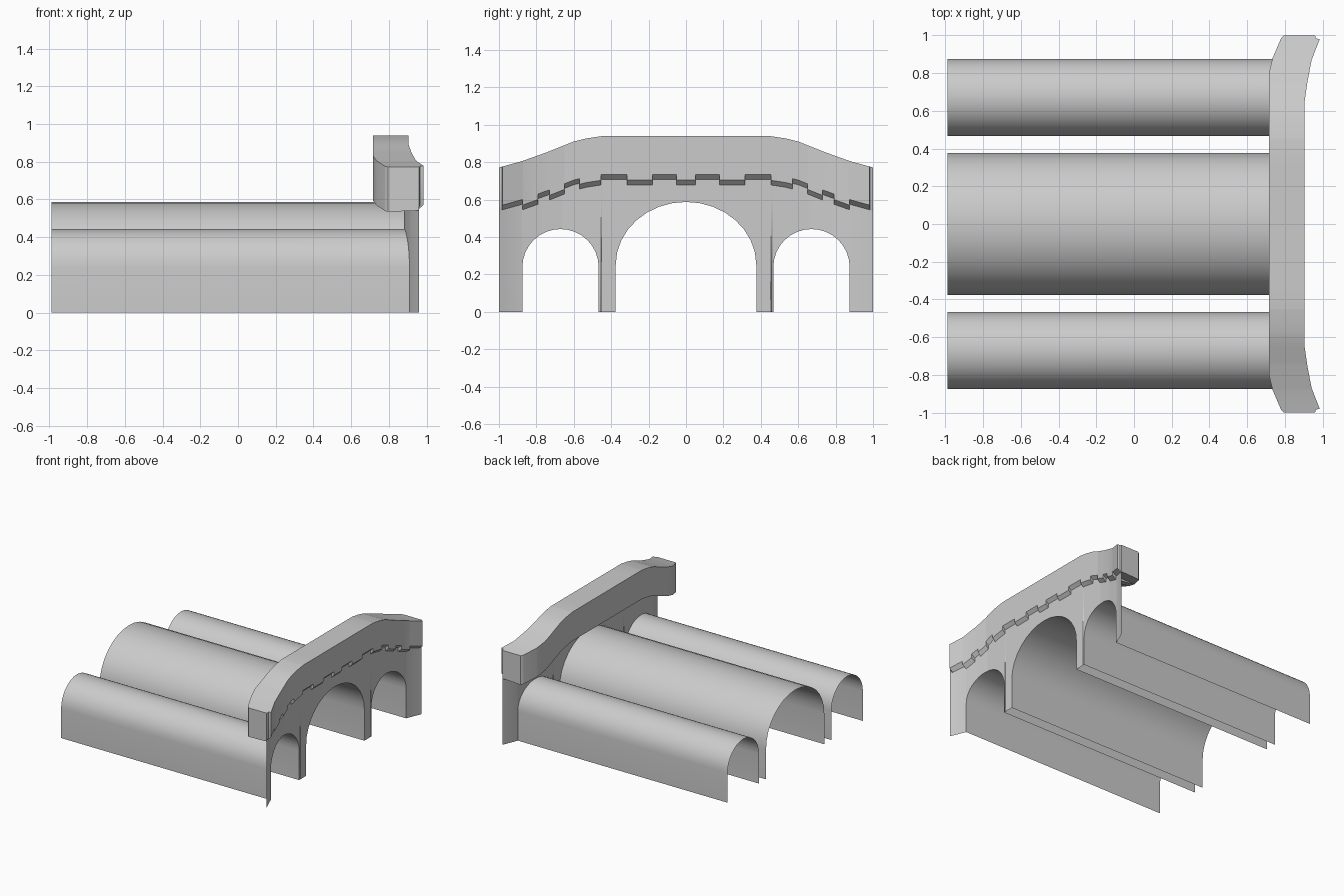
import bpy, bmesh, math

if "Cube" in bpy.data.objects:
    bpy.data.objects.remove(bpy.data.objects["Cube"])


def lerp(table, y):
    """Piecewise-linear lookup, mirrored about y = 0."""
    y = abs(y)
    for (a, va), (b, vb) in zip(table, table[1:]):
        if y <= b + 1e-9:
            return va + (vb - va) * (y - a) / (b - a)
    return table[-1][1]


# Plan and elevation profiles as (|y|, value)
WALL_X = [(0, .88), (.66, .88), (.78, .893), (.88, .91), (1, .96)]
FRONT_X = [(0, .905), (.65, .905), (.75, .919), (.87, .942), (.98, .985), (.984, .965), (1, .96)]
BACK_X = [(0, .715), (.8, .715), (.88, .735), (.985, .78), (1, .795)]
TOP_Z = [(0, .94), (.45, .94), (.53, .928), (.6, .911), (.74, .855), (.88, .805), (1, .772)]
STEPS = [.05, .18, .315, .455, .57, .65, .73, .79, .875]   # tooth edges
ARCHES = [(-.671, .204, .24, .203), (0, .376, .25, .338), (.671, .204, .24, .203)]
START_X, SEGS = -.988, 16


def make(name, rows, closed=False, caps=False):
    """Loft quads between consecutive rows of points."""
    bm = bmesh.new()
    vs = [[bm.verts.new(p) for p in r] for r in rows]
    n = len(rows[0])
    for a, b in zip(vs, vs[1:]):
        for i in range(n if closed else n - 1):
            j = (i + 1) % n
            bm.faces.new((a[i], a[j], b[j], b[i]))
    if caps:
        bm.faces.new(vs[0])
        bm.faces.new(vs[-1][::-1])
    return finish(name, bm)


def finish(name, bm):
    bmesh.ops.remove_doubles(bm, verts=bm.verts, dist=1e-5)
    bmesh.ops.recalc_face_normals(bm, faces=bm.faces)
    me = bpy.data.meshes.new(name)
    bm.to_mesh(me)
    bm.free()
    ob = bpy.data.objects.new(name, me)
    bpy.context.collection.objects.link(ob)
    return ob


def lip_z(y, tooth):
    return lerp(TOP_Z, y) - (.236 if tooth else .206)


# Stations along y: (y, is_tooth), doubled at each tooth edge
half = []
ys = sorted({v[0] for t in (FRONT_X, BACK_X, TOP_Z, WALL_X) for v in t} | set(STEPS))
for y in ys:
    k = sum(s < y - 1e-6 for s in STEPS)
    half.append((y, k % 2 == 0))
    if y in STEPS:
        half.append((y, k % 2 == 1))
stations = [(-y, t) for y, t in half[:0:-1]] + half

# Parapet with stepped lip on its front lower edge
rings = []
for y, t in stations:
    top, lip = lerp(TOP_Z, y), lip_z(y, t)
    rings.append([(lerp(BACK_X, y), y, top - .237),
                  (lerp(BACK_X, y), y, top),
                  (lerp(FRONT_X, y), y, top),
                  (lerp(FRONT_X, y), y, lip),
                  (lerp(WALL_X, y), y, lip - .025)])
parts = [make("parapet", rings, closed=True, caps=True)]


# Facade wall, a sheet with three arched openings
def arch_points(c, r, spring, h):
    return [(c - r * math.cos(math.pi * i / SEGS), spring + h * math.sin(math.pi * i / SEGS))
            for i in range(SEGS + 1)]


outline = [(-1, 0)]
for a in ARCHES:
    pts = arch_points(*a)
    outline += [(pts[0][0], 0)] + pts + [(pts[-1][0], 0)]
outline.append((1, 0))

bm = bmesh.new()
for (y0, z0), (y1, z1) in zip(outline, outline[1:]):
    if y1 - y0 < 1e-6:
        continue
    cuts = [y0] + sorted({y for y, t in stations if y0 + 1e-5 < y < y1 - 1e-5}) + [y1]
    for a, b in zip(cuts, cuts[1:]):
        tooth = sum(s < abs(a + b) / 2 for s in STEPS) % 2 == 0
        za, zb = (z0 + (z1 - z0) * (v - y0) / (y1 - y0) for v in (a, b))
        bm.faces.new([bm.verts.new((lerp(WALL_X, y), y, z)) for y, z in
                      ((a, za), (b, zb), (b, lip_z(b, tooth) - .025), (a, lip_z(a, tooth) - .025))])
parts.append(finish("facade_wall", bm))

# Open-bottomed barrel vaults running back from the openings
for name, a in zip(("side_vault_front", "main_vault", "side_vault_back"), ARCHES):
    pts = arch_points(*a)
    pts = [(pts[0][0], 0)] + pts + [(pts[-1][0], 0)]
    parts.append(make(name, [[(START_X, y, z) for y, z in pts],
                             [(lerp(WALL_X, y), y, z) for y, z in pts]]))

# Smooth shading with sharp edges kept
for ob in parts:
    ob.select_set(True)
bpy.context.view_layer.objects.active = parts[0]
bpy.ops.object.shade_smooth_by_angle(angle=math.radians(30))
